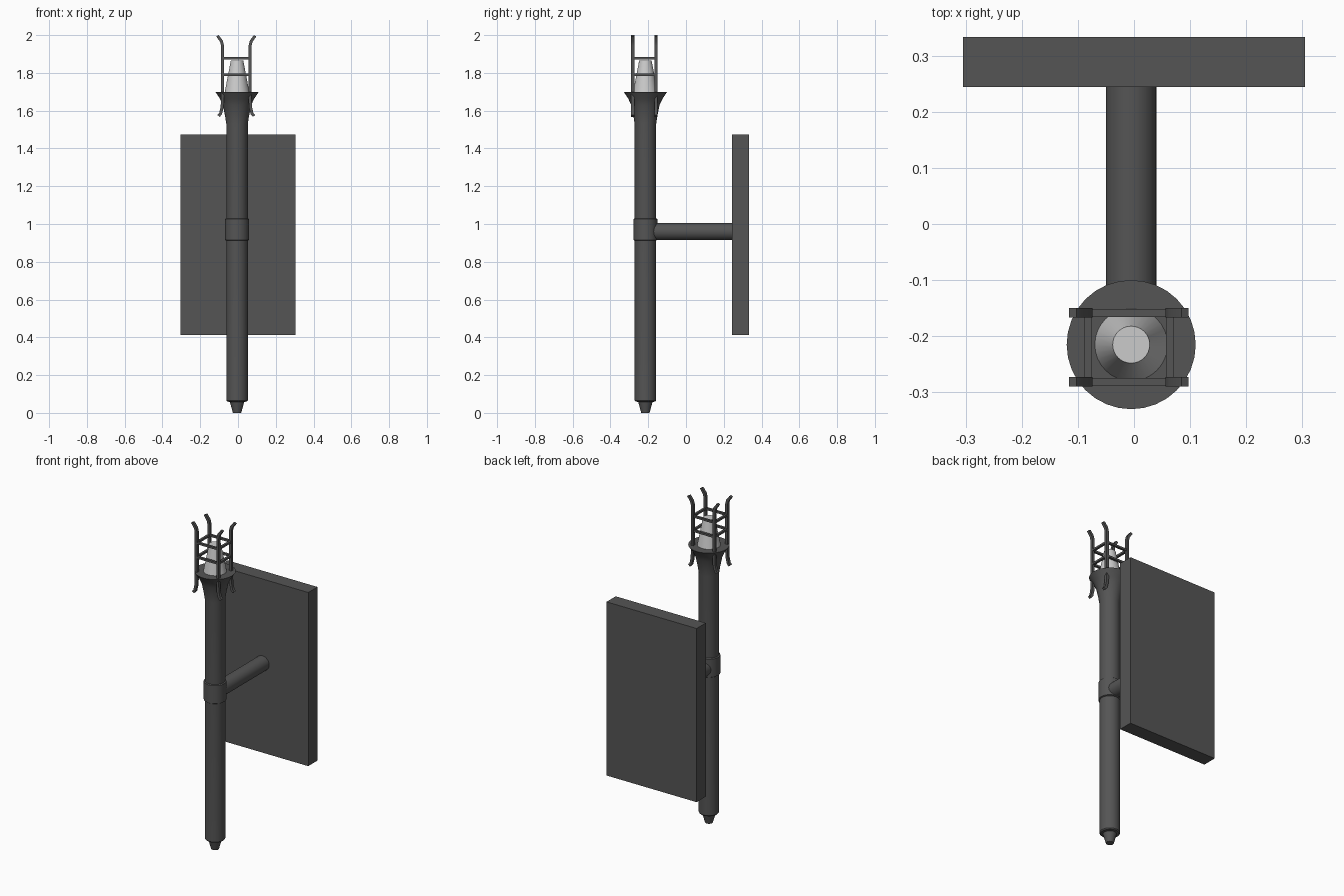
import bpy, bmesh, math
from mathutils import Vector, Matrix

if "Cube" in bpy.data.objects:
    bpy.data.objects.remove(bpy.data.objects["Cube"])

CX, CY = -0.005, -0.215   # torch axis

dark = bpy.data.materials.new("dark_iron")
dark.diffuse_color = (0.09, 0.09, 0.09, 1)
dark.use_nodes = True
dark.node_tree.nodes["Principled BSDF"].inputs["Base Color"].default_value = dark.diffuse_color


def finish(name, bm, mat=dark, smooth=True):
    bmesh.ops.recalc_face_normals(bm, faces=bm.faces)
    me = bpy.data.meshes.new(name)
    bm.to_mesh(me)
    bm.free()
    ob = bpy.data.objects.new(name, me)
    bpy.context.collection.objects.link(ob)
    if mat:
        me.materials.append(mat)
    if smooth:
        bpy.ops.object.select_all(action='DESELECT')
        ob.select_set(True)
        bpy.context.view_layer.objects.active = ob
        bpy.ops.object.shade_smooth_by_angle(angle=math.radians(35))
    return ob


def lathe(name, profile, mat=dark, n=32):
    """Closed solid of revolution around the torch axis from (radius, z) points."""
    bm = bmesh.new()
    rings = [[bm.verts.new((CX + r * math.cos(2 * math.pi * i / n),
                            CY + r * math.sin(2 * math.pi * i / n), z))
              for i in range(n)] for r, z in profile]
    for a, b in zip(rings, rings[1:]):
        for i in range(n):
            j = (i + 1) % n
            bm.faces.new((a[i], a[j], b[j], b[i]))
    bm.faces.new(rings[0])
    bm.faces.new(rings[-1])
    return finish(name, bm, mat)


def add_box(bm, lo, hi):
    lo, hi = Vector(lo), Vector(hi)
    m = Matrix.Translation((lo + hi) / 2) @ Matrix.Diagonal((*(hi - lo), 1))
    bmesh.ops.create_cube(bm, size=1, matrix=m)


# shaft with stepped tip and flared cup
lathe("torch_shaft", [(0.022, 0), (0.038, 0.058), (0.052, 0.06), (0.057, 0.066),
                      (0.057, 1.53), (0.063, 1.57), (0.075, 1.63),
                      (0.09, 1.662), (0.115, 1.70)])
# collar
lathe("collar", [(0.057, 0.912), (0.063, 0.916), (0.063, 1.026), (0.057, 1.03)])
# pale burner cone
lathe("burner_cone", [(0.065, 1.699), (0.033, 1.865)], mat=None)

# wall plate
bm = bmesh.new()
add_box(bm, (-0.305, 0.244, 0.412), (0.305, 0.333, 1.475))
finish("wall_plate", bm, smooth=False)

# arm
bm = bmesh.new()
bmesh.ops.create_cone(bm, cap_ends=True, segments=32, radius1=0.045, radius2=0.045,
                      depth=0.46,
                      matrix=Matrix.Translation((CX, 0.02, 0.96)) @ Matrix.Rotation(math.pi / 2, 4, 'X'))
finish("arm", bm)

# four bent prongs: centre line (outward offset, z), swept as a flat strip
PX, PY = -0.009, -0.22
path = [(0.094, 1.572), (0.083, 1.585), (0.075, 1.62), (0.073, 1.66),
        (0.073, 1.945), (0.079, 1.968), (0.100, 1.998)]
for sx, xn in ((-1, "left"), (1, "right")):
    for sy, yn in ((-1, "front"), (1, "back")):
        bm = bmesh.new()
        rings = []
        for k, (o, z) in enumerate(path):
            a, b = path[max(k - 1, 0)], path[min(k + 1, len(path) - 1)]
            t = Vector((b[0] - a[0], b[1] - a[1])).normalized() * 0.008
            y = PY + sy * 0.0615
            pts = []
            for s, w in ((-1, -1), (1, -1), (1, 1), (-1, 1)):
                pts.append(bm.verts.new((PX + sx * (o + s * t.y), y + w * 0.0085,
                                         min(z - s * t.x, 2.0))))
            rings.append(pts)
        for a, b in zip(rings, rings[1:]):
            for i in range(4):
                bm.faces.new((a[i], a[(i + 1) % 4], b[(i + 1) % 4], b[i]))
        bm.faces.new(rings[0])
        bm.faces.new(rings[-1])
        finish(f"prong_{xn}_{yn}", bm)

# two square hoops tying the prongs together
for name, z in (("lower_hoop", 1.79), ("upper_hoop", 1.878)):
    bm = bmesh.new()
    h = 0.006
    for s in (-1, 1):
        y = PY + s * 0.0615
        add_box(bm, (PX - 0.073, y - 0.007, z - h), (PX + 0.073, y + 0.007, z + h))
        x = PX + s * 0.073
        add_box(bm, (x - 0.007, PY - 0.0615, z - h), (x + 0.007, PY + 0.0615, z + h))
    finish(name, bm, smooth=False)
